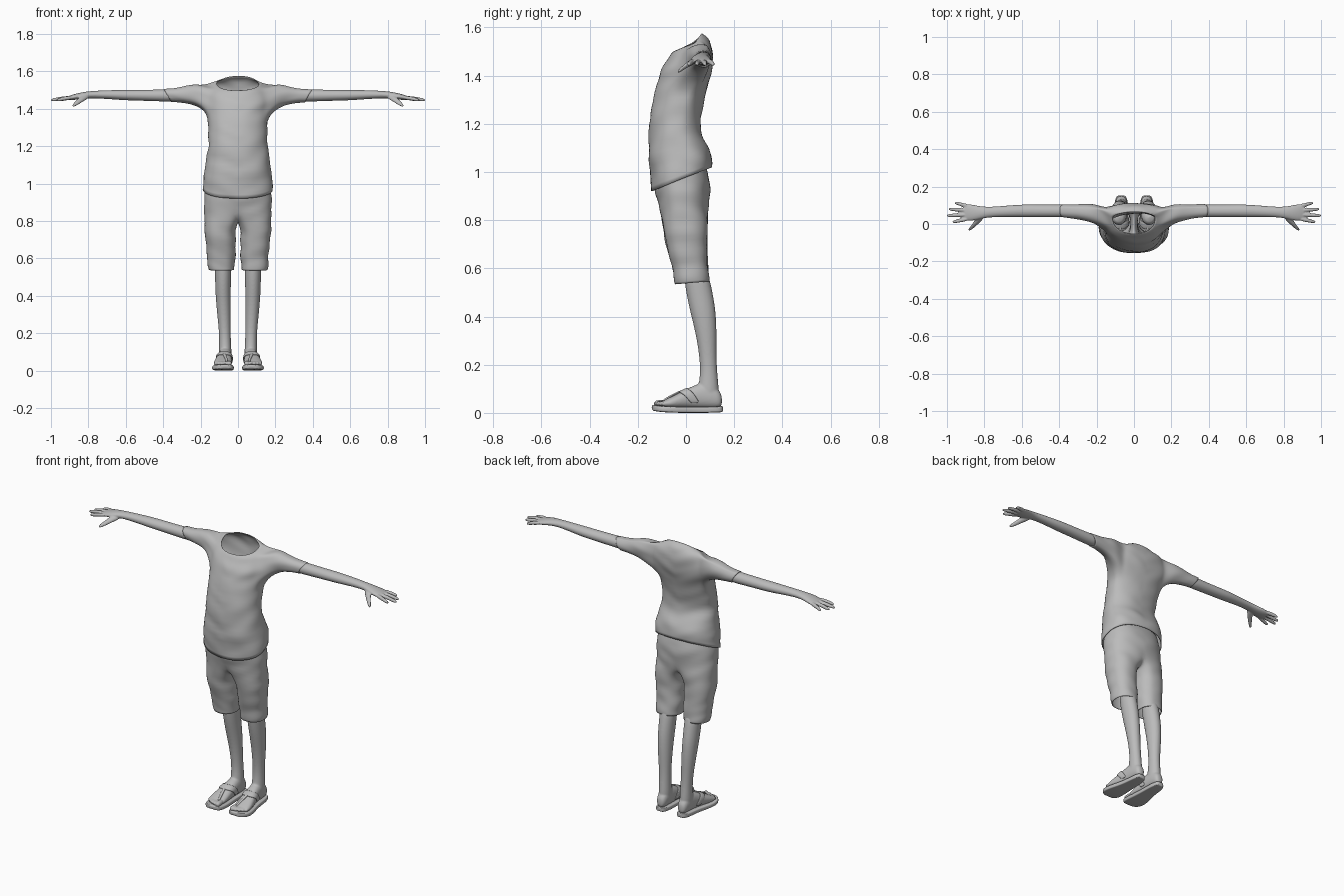
import bpy, bmesh
from math import sin, cos, pi, atan2, copysign
from mathutils import Vector, noise

if "Cube" in bpy.data.objects:
    bpy.data.objects.remove(bpy.data.objects["Cube"])

grey = bpy.data.materials.new("plain grey")
grey.use_nodes = True
grey.diffuse_color = (0.5, 0.5, 0.5, 1)
grey.node_tree.nodes["Principled BSDF"].inputs["Base Color"].default_value = (0.5, 0.5, 0.5, 1)


def rounded(angle, power):
    """Point on a unit superellipse."""
    c, s = cos(angle), sin(angle)
    return (copysign(abs(c) ** (2 / power), c), copysign(abs(s) ** (2 / power), s))


def bridge(bm, a, b, closed=True, skip=()):
    count = len(a)
    for i in range(count if closed else count - 1):
        if i not in skip:
            j = (i + 1) % count
            bm.faces.new((a[i], a[j], b[j], b[i]))


def loft(bm, axis, rings, sides=16, power=2.0):
    """Closed tube; each ring is (position on axis, centre u, centre v, radius u, radius v)."""
    place = {"x": lambda t, u, v: (t, u, v),
             "y": lambda t, u, v: (u, t, v),
             "z": lambda t, u, v: (u, v, t)}[axis]
    grow = 3 / (2 + cos(2 * pi / sides))
    loops = []
    for t, u, v, ru, rv in rings:
        points = [rounded(2 * pi * i / sides, power) for i in range(sides)]
        loops.append([bm.verts.new(place(t, u + ru * grow * c, v + rv * grow * s)) for c, s in points])
    for a, b in zip(loops, loops[1:]):
        bridge(bm, a, b)
    bm.faces.new(loops[0])
    bm.faces.new(loops[-1])


def finish(bm, name):
    bmesh.ops.recalc_face_normals(bm, faces=bm.faces)
    for face in bm.faces:
        face.smooth = True
    mesh = bpy.data.meshes.new(name)
    bm.to_mesh(mesh)
    bm.free()
    mesh.materials.append(grey)
    obj = bpy.data.objects.new(name, mesh)
    bpy.context.collection.objects.link(obj)
    return obj


def subdivide(obj, levels=2):
    mod = obj.modifiers.new("Subdivision", "SUBSURF")
    mod.levels = mod.render_levels = levels


def fuse(obj, voxel):
    """Melt overlapping lofts into one skin."""
    subdivide(obj)
    mod = obj.modifiers.new("Remesh", "REMESH")
    mod.mode = "VOXEL"
    mod.voxel_size = voxel
    mod.use_smooth_shade = True
    mod = obj.modifiers.new("Smooth", "SMOOTH")
    mod.iterations = 3


def mirror(obj):
    obj.modifiers.new("Mirror", "MIRROR").use_mirror_merge = False


def drape(obj, amount):
    """Bake the subdivision, press soft folds into the cloth and give it thickness."""
    subdivide(obj)
    bpy.context.view_layer.objects.active = obj
    bpy.ops.object.modifier_apply(modifier="Subdivision")
    for vert in obj.data.vertices:
        x, y, z = vert.co
        fold = noise.noise(Vector((x * 7 + z * 5, y * 8, z * 17 - abs(x) * 6)))
        vert.co += vert.normal * fold * amount
    mod = obj.modifiers.new("Cloth", "SOLIDIFY")
    mod.thickness = 0.004


def body_ring(bm, z, half, front, side, back, tilt, count=24):
    """Horizontal ring whose widest point lies at y = side; tilt raises the back."""
    ring = []
    for i in range(count):
        c, s = rounded(2 * pi * i / count, 2.25)
        depth = back - side if s > 0 else side - front
        ring.append(bm.verts.new((half * c, side + depth * s, z + tilt * s)))
    return ring


# Shirt: torso rings from hem to collar, with open armholes
bm = bmesh.new()
torso = [body_ring(bm, *r) for r in (
    (0.97, 0.187, -0.142, -0.02, 0.107, 0.05),
    (1.04, 0.186, -0.153, -0.02, 0.112, 0.04),
    (1.12, 0.173, -0.158, -0.03, 0.072, 0.02),
    (1.20, 0.157, -0.154, -0.03, 0.054, 0),
    (1.29, 0.158, -0.141, -0.01, 0.070, 0),
    (1.37, 0.166, -0.123, 0.03, 0.096, 0),
    (1.42, 0.176, -0.107, 0.05, 0.107, 0),
    (1.47, 0.178, -0.084, 0.055, 0.114, 0.01),
    (1.52, 0.162, -0.068, 0.052, 0.103, 0.03),
    (1.537, 0.115, -0.055, 0.03, 0.065, 0.037))]
low, high = 5, 8
for row, (a, b) in enumerate(zip(torso, torso[1:])):
    bridge(bm, a, b, skip=(22, 23, 0, 1, 10, 11, 12, 13) if low <= row < high else ())

# Sleeves grown out of the armholes
for side, column in ((1, 0), (-1, 12)):
    cols = [(column + k) % 24 for k in range(-2, 3)]
    loop = [torso[low][c] for c in cols]
    loop += [torso[r][cols[-1]] for r in range(low + 1, high)]
    loop += [torso[high][c] for c in reversed(cols)]
    loop += [torso[r][cols[0]] for r in range(high - 1, low, -1)]
    middle = sum((v.co for v in loop), Vector()) / len(loop)
    angles = [atan2(v.co.z - middle.z, (v.co.y - middle.y) * 1.4) for v in loop]
    for x, y, z, ry, rz, slant in ((0.215, 0.057, 1.473, 0.053, 0.066, 0),
                                   (0.28, 0.065, 1.472, 0.045, 0.047, 0.1),
                                   (0.34, 0.069, 1.471, 0.039, 0.04, 0.3),
                                   (0.377, 0.07, 1.47, 0.037, 0.037, 0.55)):
        ring = [bm.verts.new((side * (x + slant * rz * sin(a)), y + ry * cos(a), z + rz * sin(a)))
                for a in angles]
        bridge(bm, loop, ring)
        loop = ring
drape(finish(bm, "shirt"), 0.007)

# Shorts: pelvis rings, then a crotch strip shared by both leg tubes
bm = bmesh.new()
pelvis = [body_ring(bm, *r) for r in (
    (1.05, 0.165, -0.125, -0.02, 0.07, 0),
    (0.98, 0.174, -0.13, -0.02, 0.098, 0),
    (0.91, 0.182, -0.129, -0.02, 0.102, 0),
    (0.85, 0.183, -0.114, -0.015, 0.094, -0.01))]
for a, b in zip(pelvis, pelvis[1:]):
    bridge(bm, a, b)
seat = pelvis[-1]
strip = [bm.verts.new((0, y, 0.8)) for y in (0.05, -0.01, -0.07)]
for side in (1, -1):
    outer = [seat[(18 + side * i) % 24] for i in range(13)]
    loop = outer + strip
    angles = [-2 * pi / 3 + i * pi / 9 for i in range(13)]
    angles += [2 * pi / 3 + i * pi / 6 for i in (1, 2, 3)]
    for z, x, y, rx, ry in ((0.77, 0.094, -0.004, 0.087, 0.094),
                            (0.70, 0.091, 0.002, 0.082, 0.084),
                            (0.62, 0.089, 0.014, 0.078, 0.076),
                            (0.575, 0.087, 0.021, 0.075, 0.074),
                            (0.54, 0.086, 0.025, 0.071, 0.07)):
        ring = []
        for a in angles:
            c, s = rounded(a, 2.3)
            ring.append(bm.verts.new((side * (x + rx * c), y + ry * s, z + 0.006 * s)))
        bridge(bm, loop, ring)
        loop = ring
drape(finish(bm, "shorts"), 0.006)

# Arm, palm, fingers and thumb
bm = bmesh.new()
loft(bm, "x", ((0.32, 0.069, 1.471, 0.033, 0.033), (0.4, 0.07, 1.471, 0.034, 0.032),
               (0.5, 0.07, 1.472, 0.033, 0.029), (0.6, 0.071, 1.473, 0.034, 0.028),
               (0.7, 0.067, 1.476, 0.029, 0.023), (0.785, 0.063, 1.476, 0.027, 0.019),
               (0.83, 0.06, 1.471, 0.036, 0.018), (0.87, 0.061, 1.464, 0.044, 0.016),
               (0.9, 0.063, 1.458, 0.044, 0.012), (0.915, 0.063, 1.456, 0.036, 0.008)))
for base, tip_x, tip_y in ((0.028, 0.97, 0.012), (0.05, 1.0, 0.045),
                           (0.073, 0.99, 0.079), (0.095, 0.958, 0.112)):
    mid = (base + tip_y) / 2
    loft(bm, "x", ((0.88, base, 1.461, 0.011, 0.011), ((0.89 + tip_x) / 2, mid, 1.455, 0.0105, 0.0105),
                   (tip_x - 0.012, tip_y, 1.448, 0.009, 0.009), (tip_x + 0.002, tip_y, 1.446, 0.005, 0.005)), 8)
loft(bm, "y", ((0.05, 0.81, 1.468, 0.022, 0.013), (0.02, 0.832, 1.455, 0.02, 0.014),
               (-0.005, 0.853, 1.438, 0.015, 0.011), (-0.025, 0.873, 1.422, 0.012, 0.009),
               (-0.036, 0.882, 1.415, 0.006, 0.005)), 10)
arm = finish(bm, "arms_and_hands")
fuse(arm, 0.004)
mirror(arm)

# Lower leg, foot and toes
foot = ((0.15, 0.068, 0.05, 0.015, 0.02), (0.135, 0.068, 0.06, 0.029, 0.04),
        (0.09, 0.068, 0.075, 0.034, 0.055), (0.04, 0.07, 0.068, 0.036, 0.049),
        (0.0, 0.074, 0.058, 0.041, 0.039), (-0.05, 0.08, 0.045, 0.049, 0.027),
        (-0.085, 0.081, 0.038, 0.048, 0.018), (-0.1, 0.08, 0.036, 0.04, 0.012))
bm = bmesh.new()
loft(bm, "z", ((0.62, 0.082, 0.035, 0.046, 0.05), (0.5, 0.08, 0.055, 0.042, 0.055),
               (0.42, 0.08, 0.071, 0.041, 0.053), (0.32, 0.076, 0.085, 0.037, 0.042),
               (0.22, 0.071, 0.092, 0.031, 0.034), (0.15, 0.069, 0.095, 0.031, 0.036),
               (0.09, 0.068, 0.092, 0.034, 0.045), (0.05, 0.068, 0.09, 0.03, 0.045)))
loft(bm, "y", foot, power=2.3)
for x, tip, r in ((0.047, -0.134, 0.014), (0.069, -0.131, 0.0105), (0.087, -0.125, 0.01),
                  (0.104, -0.115, 0.01), (0.12, -0.102, 0.01)):
    loft(bm, "y", ((tip + 0.055, x, 0.04, r, r), (tip + 0.025, x, 0.04, r, r),
                   (tip + 0.008, x, 0.038, r, r), (tip, x, 0.037, r / 2, r / 2)), 8)
leg = finish(bm, "legs_and_feet")
fuse(leg, 0.005)
mirror(leg)

# Sandal soles with a slight toe lift
bm = bmesh.new()
loft(bm, "y", [(y, x, 0.013 + lift, r, 0.0125) for y, x, r, lift in (
    (0.154, 0.068, 0.014, 0.004), (0.145, 0.068, 0.029, 0.002), (0.1, 0.068, 0.038, 0),
    (0.03, 0.071, 0.041, 0), (-0.04, 0.079, 0.054, 0), (-0.09, 0.081, 0.059, 0.002),
    (-0.125, 0.077, 0.05, 0.006), (-0.143, 0.07, 0.026, 0.01))], power=6)
sole = finish(bm, "sandal_soles")
subdivide(sole)
mirror(sole)


def foot_section(y):
    """Foot ring interpolated at any y."""
    for a, b in zip(foot, foot[1:]):
        if b[0] <= y <= a[0]:
            f = (a[0] - y) / (a[0] - b[0])
            return [p + (q - p) * f for p, q in zip(a, b)][1:]


# Sandal straps: a slanted band over the instep and a thong between the toes
bm = bmesh.new()
rows = []
for y in (0.006, -0.012, -0.03):
    row = []
    for i in range(17):
        a = -0.5 + (pi + 1) * i / 16
        yy = y + 0.035 * (1 - sin(a))
        x, z, rx, rz = foot_section(yy)
        c, s = rounded(a, 2.3)
        row.append(bm.verts.new((x + (rx + 0.003) * c, yy, z + (rz + 0.003) * s)))
    rows.append(row)
for a, b in zip(rows, rows[1:]):
    bridge(bm, a, b, closed=False)
band = finish(bm, "sandal_bands")
mod = band.modifiers.new("Thickness", "SOLIDIFY")
mod.thickness, mod.offset = 0.007, 0
subdivide(band, 1)
mirror(band)

bm = bmesh.new()
loft(bm, "y", ((-0.015, 0.075, 0.093, 0.009, 0.005), (-0.05, 0.068, 0.075, 0.008, 0.005),
               (-0.085, 0.06, 0.058, 0.006, 0.005), (-0.108, 0.058, 0.035, 0.005, 0.008)), 8)
thong = finish(bm, "sandal_thongs")
subdivide(thong)
mirror(thong)
